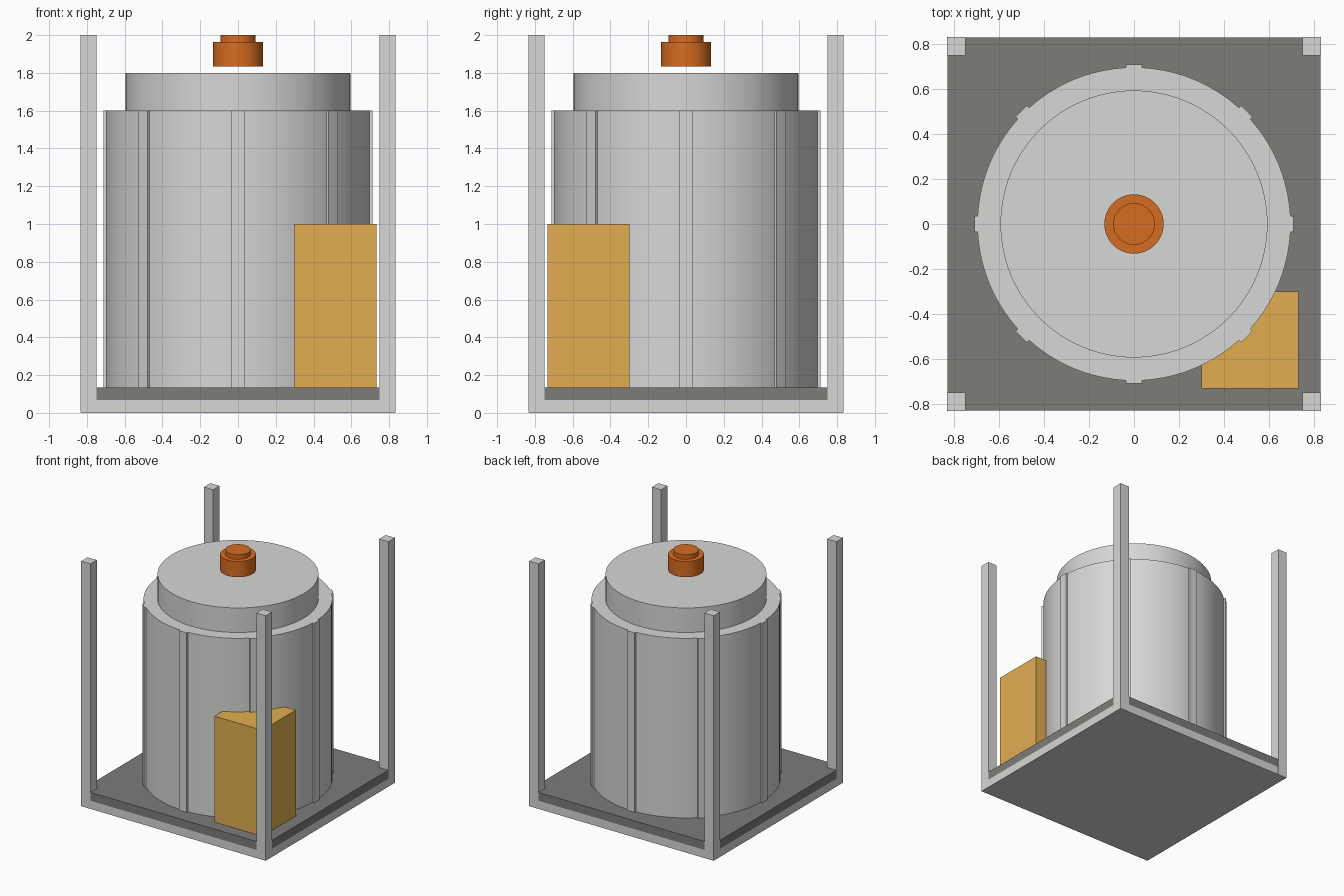
import bpy
from math import pi, radians

cube = bpy.data.objects.get("Cube")
if cube:
    bpy.data.objects.remove(cube, do_unlink=True)


def material(name, rgb):
    m = bpy.data.materials.new(name)
    m.use_nodes = True
    colour = (*rgb, 1)
    m.diffuse_color = colour
    m.node_tree.nodes["Principled BSDF"].inputs["Base Color"].default_value = colour
    return m


light_grey = material("light grey", (0.68, 0.68, 0.67))
dark_grey = material("dark grey", (0.205, 0.2, 0.19))
yellow = material("ochre yellow", (0.76, 0.42, 0.083))
orange = material("burnt orange", (0.68, 0.15, 0.015))


def finish(name, mat):
    ob = bpy.context.object
    ob.name = name
    ob.data.materials.append(mat)
    return ob


def box(name, mat, low, high, turn=0):
    centre = [(a + b) / 2 for a, b in zip(low, high)]
    bpy.ops.mesh.primitive_cube_add(size=1, location=centre)
    ob = finish(name, mat)
    ob.scale = [b - a for a, b in zip(low, high)]
    bpy.ops.object.transform_apply(location=True, rotation=False, scale=True)
    ob.rotation_euler.z = turn


def cylinder(name, mat, radius, bottom, top):
    bpy.ops.mesh.primitive_cylinder_add(
        vertices=96, radius=radius, depth=top - bottom,
        location=(0, 0, (bottom + top) / 2))
    finish(name, mat)
    bpy.ops.object.shade_smooth_by_angle(angle=radians(30))


half, inner = 0.832, 0.75
slab_top, floor, tank_top = 0.067, 0.135, 1.6

# Light base slab with a dark deck on top
box("base_slab", light_grey, (-half, -half, 0), (half, half, slab_top))
box("deck", dark_grey, (-half, -half, slab_top), (half, half, floor))

# Corner posts, just proud of the deck
for i in range(4):
    box(f"corner_post_{i + 1}", light_grey, (inner, inner, 0.001),
        (half + 0.001, half + 0.001, 2), i * pi / 2)

# Tank with eight vertical ribs, and its lid
cylinder("tank", light_grey, 0.698, floor, tank_top)
for i in range(8):
    box(f"tank_rib_{i + 1}", light_grey, (0.66, -0.035, floor),
        (0.711, 0.035, tank_top), i * pi / 4)
cylinder("tank_lid", light_grey, 0.595, tank_top, 1.8)

# Control box set into the front left side of the tank
box("control_box", yellow, (0.3, -0.732, floor), (0.732, -0.3, 1))

# Stepped cap hovering over the lid
cylinder("cap_lower", orange, 0.132, 1.835, 1.963)
cylinder("cap_upper", orange, 0.093, 1.963, 2)
